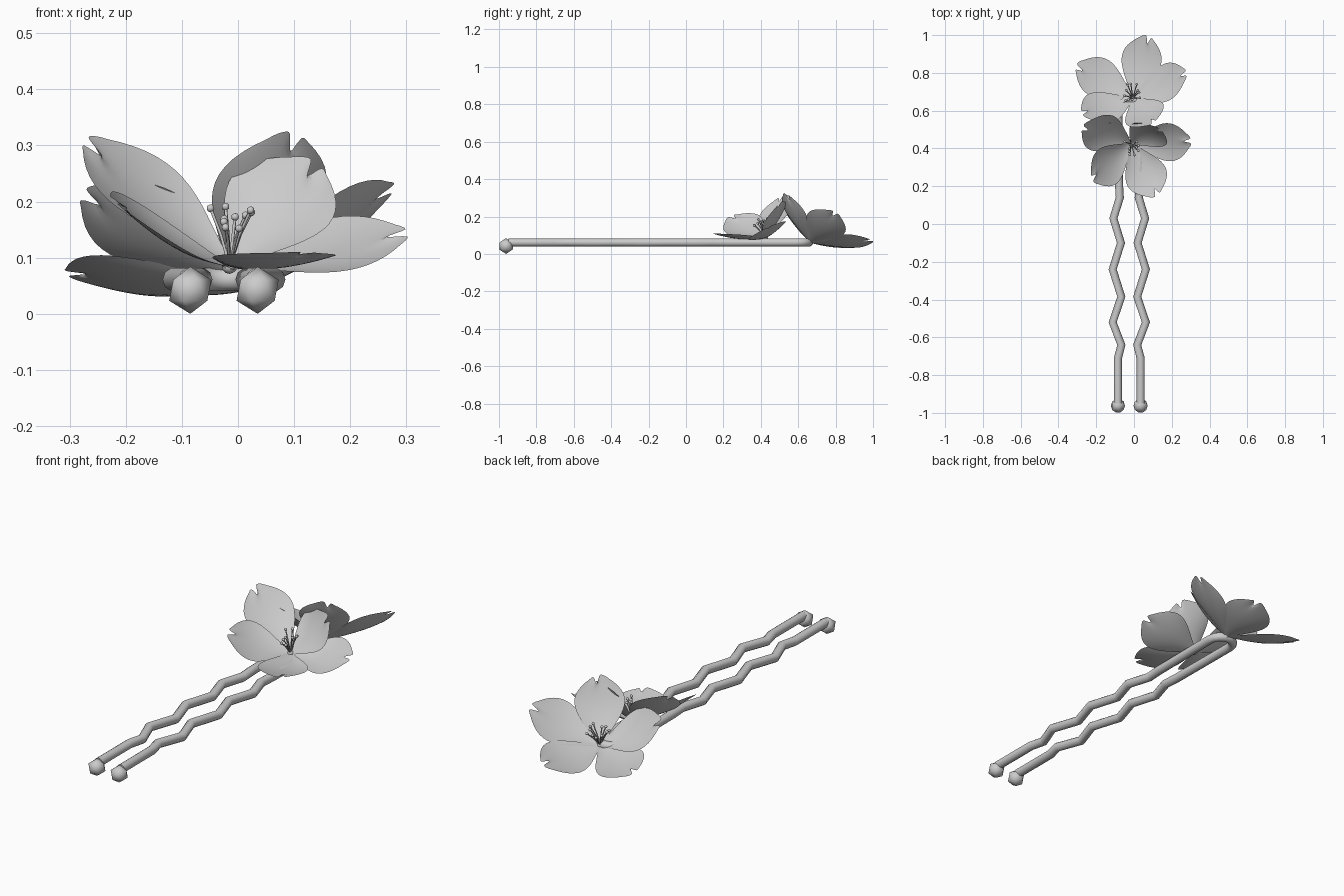
import bpy, bmesh, math, random
from mathutils import Vector

random.seed(4)
if "Cube" in bpy.data.objects:
    bpy.data.objects.remove(bpy.data.objects["Cube"], do_unlink=True)

# One plain grey for the whole piece
grey = bpy.data.materials.new("plain_grey")
grey.use_nodes = True
grey.diffuse_color = (0.6, 0.6, 0.6, 1)
grey.node_tree.nodes["Principled BSDF"].inputs["Base Color"].default_value = (0.6, 0.6, 0.6, 1)


def add_mesh(name, bm):
    """Turn a bmesh into a smooth object."""
    mesh = bpy.data.meshes.new(name)
    for face in bm.faces:
        face.smooth = True
    bm.to_mesh(mesh)
    bm.free()
    mesh.materials.append(grey)
    obj = bpy.data.objects.new(name, mesh)
    bpy.context.collection.objects.link(obj)


def add_tubes(name, paths, radius, resolution):
    """Sweep a round section along each path and convert to a mesh."""
    curve = bpy.data.curves.new(name, "CURVE")
    curve.dimensions = "3D"
    curve.bevel_depth = radius
    curve.bevel_resolution = resolution
    curve.use_fill_caps = True
    for path in paths:
        spline = curve.splines.new("POLY")
        spline.points.add(len(path) - 1)
        for point, co in zip(spline.points, path):
            point.co = (*co, 1)
        spline.use_smooth = True
    curve.materials.append(grey)
    obj = bpy.data.objects.new(name, curve)
    bpy.context.collection.objects.link(obj)
    bpy.ops.object.select_all(action="DESELECT")
    obj.select_set(True)
    bpy.context.view_layer.objects.active = obj
    bpy.ops.object.convert(target="MESH")


def add_ball(bm, centre, radius, subdivisions):
    made = bmesh.ops.create_icosphere(bm, subdivisions=subdivisions, radius=radius)
    bmesh.ops.translate(bm, verts=made["verts"], vec=centre)


def add_petal(name, base, tip, axis, skew):
    """Cupped sheet, narrow at the base, with a notched end."""
    rows, cols = 16, 16
    reach = tip - base
    along = reach.normalized()
    across = axis.cross(along).normalized()
    up = along.cross(across)
    bm = bmesh.new()
    grid = []
    for i in range(rows + 1):
        u = i / rows
        half = 0.112 * math.sin(math.pi * (0.04 + 0.84 * u ** 1.3))
        row = []
        for j in range(cols + 1):
            v = 2 * j / cols - 1
            notch = 0.13 * math.exp(-((v - skew) / 0.22) ** 2) * u ** 7
            length = reach.length * (u - notch - 0.06 * v * v * u ** 4)
            lift = (0.02 * v * v - 0.017) * math.sin(math.pi * u)
            row.append(bm.verts.new(base + along * length + across * half * v + up * lift))
        grid.append(row)
    for r0, r1 in zip(grid, grid[1:]):
        for j in range(cols):
            bm.faces.new((r0[j], r1[j], r1[j + 1], r0[j + 1]))
    add_mesh(name, bm)


def add_flower(name, centre, tips):
    """Five petals, listed counter-clockwise, with a fan of stamens."""
    centre = Vector(centre)
    tips = [Vector(t) for t in tips]
    arms = [t - centre for t in tips]
    axis = Vector()
    for a, b in zip(arms, arms[1:] + arms[:1]):
        axis += a.cross(b)
    axis.normalize()
    for k, tip in enumerate(tips):
        add_petal(f"{name}_petal_{k + 1}", centre, tip, axis, (-0.25, 0.3, 0)[k % 3])

    # Stamens lean between the flower axis and straight up
    lean = (axis + Vector((0, 0, 0.7))).normalized()
    side = lean.cross(Vector((1, 0, 0))).normalized()
    other = lean.cross(side)
    paths = []
    bm = bmesh.new()
    for k in range(11):
        turn = k * 2.4
        spread = 0.15 + 0.5 * random.random()
        out = side * math.cos(turn) + other * math.sin(turn)
        way = (lean + out * spread).normalized()
        end = centre + way * random.uniform(0.085, 0.115)
        bend = centre + way * 0.06 - out * 0.004
        paths.append([centre, bend, end])
        add_ball(bm, end, 0.007, 2)
    add_tubes(f"{name}_stamens", paths, 0.0028, 1)
    add_mesh(f"{name}_stamen_tips", bm)

    # Small seed base where the petals meet
    bm = bmesh.new()
    add_ball(bm, centre, 0.014, 2)
    add_mesh(f"{name}_base", bm)


# Wavy two-pronged pin, mirrored about its own centre line
MID, PIN_Z = -0.025, 0.061
prong = [(0.06, -0.95), (0.06, -0.71), (0.042, -0.64), (0.088, -0.52), (0.042, -0.385),
         (0.088, -0.24), (0.044, -0.1), (0.084, 0.03), (0.05, 0.14), (0.055, 0.22), (0.058, 0.58)]
bend = [(0.058 * math.cos(t * math.pi / 8), 0.6 + 0.058 * math.sin(t * math.pi / 8))
        for t in range(9)]
outline = prong + bend + [(-x, y) for x, y in reversed(prong)]
add_tubes("pin", [[(MID + x, y, PIN_Z) for x, y in outline]], 0.0215, 3)

# Faceted balls on the prong ends
for label, sign in (("left", 1), ("right", -1)):
    bm = bmesh.new()
    add_ball(bm, (MID + sign * 0.06, -0.962, 0.042), 0.042, 1)
    add_mesh(f"{label}_end_ball", bm)

# Flowers, the front one facing forward and the back one facing backward
add_flower("front_flower", (-0.015, 0.425, 0.085),
           [(-0.22, 0.23, 0.2), (0.115, 0.145, 0.11), (0.305, 0.44, 0.145),
            (0.135, 0.505, 0.275), (-0.27, 0.52, 0.315)])
add_flower("back_flower", (-0.005, 0.665, 0.06),
           [(-0.275, 0.58, 0.22), (0.095, 0.53, 0.325), (0.28, 0.8, 0.225),
            (0.07, 1.0, 0.07), (-0.305, 0.845, 0.068)])
